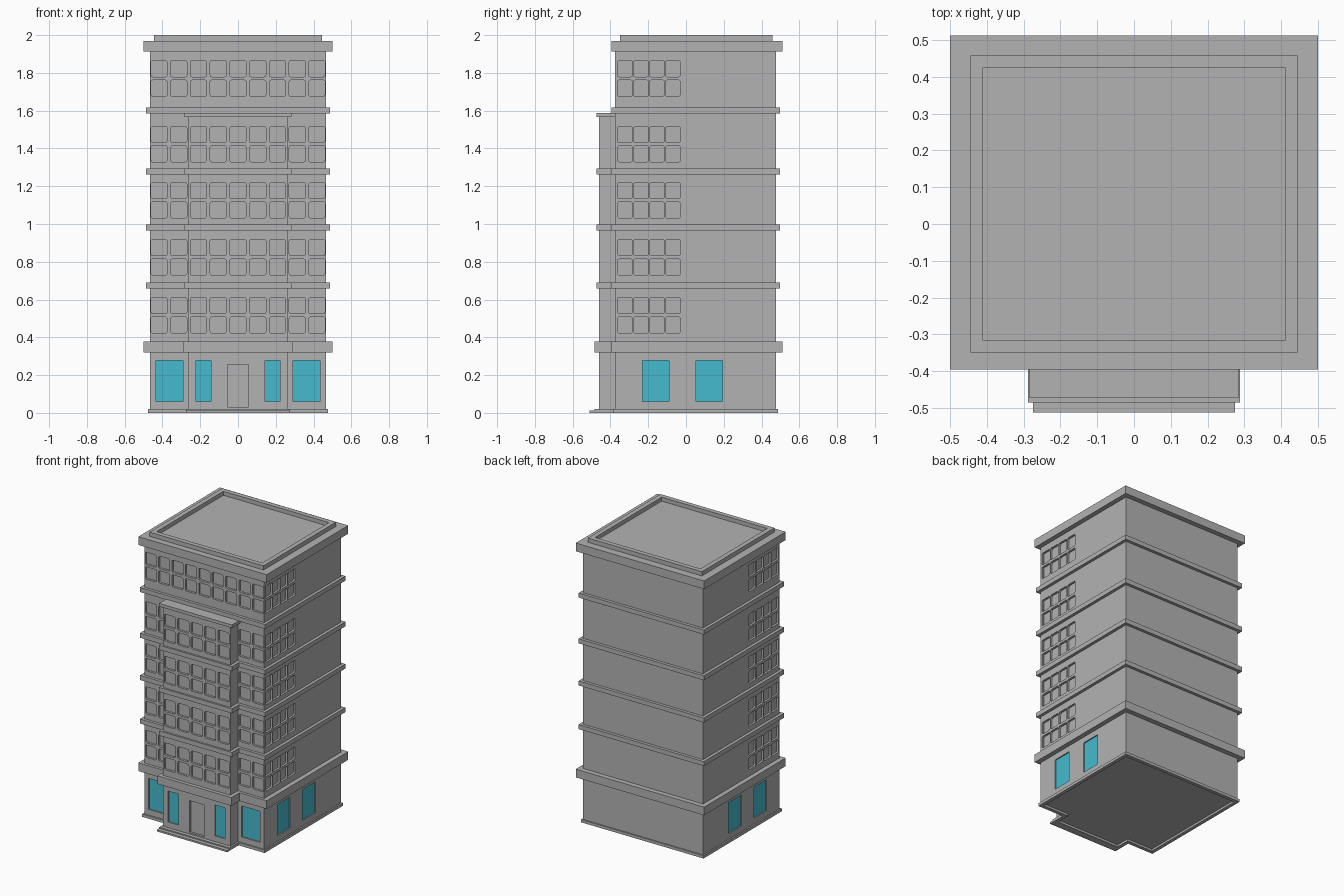
import bpy, bmesh
from mathutils import Vector

cube = bpy.data.objects.get("Cube")
if cube:
    bpy.data.objects.remove(cube, do_unlink=True)


def material(name, rgb):
    m = bpy.data.materials.new(name)
    m.use_nodes = True
    m.diffuse_color = (*rgb, 1)
    m.node_tree.nodes["Principled BSDF"].inputs["Base Color"].default_value = (*rgb, 1)
    return m


STONE = material("grey stone", (0.45, 0.45, 0.45))
GLASS = material("cyan glass", (0.06, 0.5, 0.62))


def finish(name, bm, mat):
    bmesh.ops.recalc_face_normals(bm, faces=bm.faces[:])
    mesh = bpy.data.meshes.new(name)
    bm.to_mesh(mesh)
    bm.free()
    mesh.materials.append(mat)
    obj = bpy.data.objects.new(name, mesh)
    bpy.context.scene.collection.objects.link(obj)
    return obj


def add_box(bm, lo, hi, round_axis=None, radius=0.01):
    """Add a box; optionally round the edges that run along one axis."""
    lo, hi = Vector(lo), Vector(hi)
    verts = bmesh.ops.create_cube(bm, size=1)["verts"]
    for v in verts:
        v.co = (lo + hi) / 2 + v.co * (hi - lo)
    if round_axis is not None:
        edges = {e for v in verts for e in v.link_edges
                 if abs((e.verts[0].co - e.verts[1].co)[round_axis]) > 1e-6}
        bmesh.ops.bevel(bm, geom=list(edges), offset=radius, segments=2,
                        profile=0.5, affect='EDGES')


def box(name, lo, hi, mat=STONE):
    bm = bmesh.new()
    add_box(bm, lo, hi)
    return finish(name, bm, mat)


def slab(name, x, front, back, z0, z1, bay=None, recess=None):
    """Extruded floor outline with an optional front bay (half width, front).
    recess = (direction, rim, depth) hollows the top or bottom face."""
    pts = [(x, front), (x, back), (-x, back), (-x, front)]
    if bay:
        bx, by = bay
        pts += [(-bx, front), (-bx, by), (bx, by), (bx, front)]
    bm = bmesh.new()
    face = bm.faces.new([bm.verts.new((px, py, z0)) for px, py in pts])
    top = bmesh.ops.extrude_face_region(bm, geom=[face])["geom"]
    for v in top:
        if isinstance(v, bmesh.types.BMVert):
            v.co.z = z1
    bmesh.ops.recalc_face_normals(bm, faces=bm.faces[:])
    if recess:
        direction, rim, depth = recess
        bm.normal_update()
        target = [f for f in bm.faces if f.normal.z * direction > 0.9]
        bmesh.ops.inset_region(bm, faces=target, thickness=rim, use_even_offset=True)
        inner = bmesh.ops.extrude_face_region(bm, geom=target)["geom"]
        bmesh.ops.translate(bm, vec=(0, 0, -direction * depth),
                            verts=[v for v in inner if isinstance(v, bmesh.types.BMVert)])
        bmesh.ops.delete(bm, geom=[f for f in target if f.is_valid], context='FACES')
    return finish(name, bm, STONE)


def carve(obj, bm):
    """Cut the boxes in bm out of obj and keep the result as plain mesh."""
    cutter = finish("window_cutter", bm, STONE)
    cutter.hide_render = True
    mod = obj.modifiers.new("openings", 'BOOLEAN')
    mod.operation, mod.solver, mod.object = 'DIFFERENCE', 'EXACT', cutter
    graph = bpy.context.evaluated_depsgraph_get()
    obj_mesh = bpy.data.meshes.new_from_object(obj.evaluated_get(graph))
    obj.modifiers.clear()
    obj.data = obj_mesh
    bpy.data.objects.remove(cutter, do_unlink=True)


# Main dimensions
WALL_X, WALL_F, WALL_B = 0.467, -0.375, 0.477
BAY_X, BAY_F = 0.262, -0.46
DEEP, OUT = 0.015, 0.05
FLOOR_TOPS = [1.865, 1.517, 1.22, 0.918, 0.611]
SHOP_Z = (0.06, 0.278)

# Tower and projecting bay
tower = box("main_tower", (-WALL_X, WALL_F, 0.018), (WALL_X, WALL_B, 1.94))
bay = box("front_bay", (-BAY_X, BAY_F, 0.018), (BAY_X, WALL_F + 0.03, 1.575))
tower_cut, bay_cut = bmesh.new(), bmesh.new()

# Two rows of rounded windows per floor
for floor, top in enumerate(FLOOR_TOPS):
    for z in (top, top - 0.103):
        for col in range(-4, 5):
            on_bay = floor > 0 and abs(col) < 3
            bm, y = (bay_cut, BAY_F) if on_bay else (tower_cut, WALL_F)
            x = col * 0.1045
            add_box(bm, (x - 0.043, y - OUT, z - 0.086), (x + 0.043, y + DEEP, z), 1)
        for side in (-1, 1):
            for col in range(4):
                y = -0.323 + col * 0.0845
                xs = sorted((side * (WALL_X - DEEP), side * (WALL_X + OUT)))
                add_box(tower_cut, (xs[0], y - 0.039, z - 0.086),
                        (xs[1], y + 0.039, z), 0)

# Shop windows: recess plus a thin glass pane
for side, word in ((-1, "right"), (1, "left")):
    for bm, wall, a, b, place in ((tower_cut, WALL_F, 0.291, 0.434, "outer"),
                                  (bay_cut, BAY_F, 0.142, 0.222, "bay")):
        x0, x1 = sorted((side * a, side * b))
        add_box(bm, (x0, wall - OUT, SHOP_Z[0]), (x1, wall + DEEP, SHOP_Z[1]))
        box(f"{place}_shop_glass_{word}", (x0, wall + 0.008, SHOP_Z[0]),
            (x1, wall + DEEP + 0.002, SHOP_Z[1]), GLASS)
    for y0, y1, place in ((-0.23, -0.09, "front"), (0.052, 0.193, "rear")):
        xs = sorted((side * (WALL_X - DEEP), side * (WALL_X + OUT)))
        add_box(tower_cut, (xs[0], y0, SHOP_Z[0]), (xs[1], y1, SHOP_Z[1]))
        xs = sorted((side * (WALL_X - DEEP - 0.002), side * (WALL_X - 0.008)))
        box(f"side_{place}_shop_glass_{word}", (xs[0], y0, SHOP_Z[0]),
            (xs[1], y1, SHOP_Z[1]), GLASS)

# Door recess
add_box(bay_cut, (-0.056, BAY_F - OUT, 0.03), (0.056, BAY_F + DEEP, 0.255))
carve(tower, tower_cut)
carve(bay, bay_cut)

# Plinth, hollow underneath, and entrance step
slab("plinth", 0.477, -0.385, 0.486, 0, 0.02, (0.274, -0.485), (-1, 0.025, 0.015))
box("entrance_step", (-0.274, -0.512, 0), (0.274, -0.48, 0.012))

# Ground floor cornice and belts between floors
slab("ground_cornice", 0.5, -0.395, 0.512, 0.32, 0.378, (0.288, -0.485))
for i, z in enumerate((0.658, 0.965, 1.262)):
    slab(f"floor_belt_{i + 1}", 0.488, -0.395, 0.498, z, z + 0.032, (0.284, -0.473))
box("bay_cap", (-0.284, -0.473, 1.566), (0.284, -0.36, 1.588))
slab("upper_belt", 0.488, -0.395, 0.498, 1.584, 1.616)

# Roof cornice and sunken roof
slab("roof_cornice", 0.5, -0.395, 0.512, 1.912, 1.97)
slab("roof_parapet", 0.444, -0.35, 0.458, 1.96, 2.0, None, (1, 0.033, 0.028))
